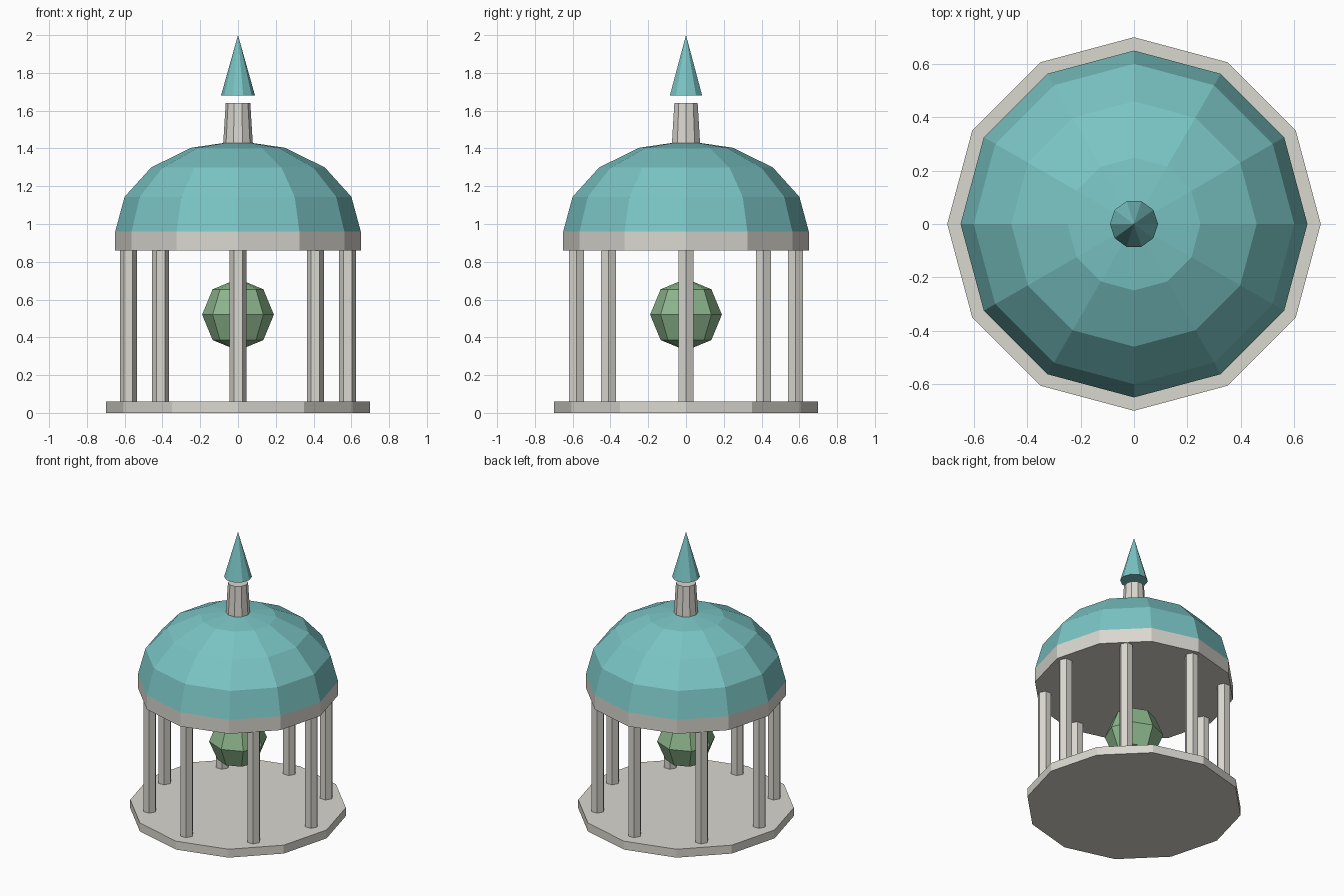
import bpy, bmesh, math

if "Cube" in bpy.data.objects:
    bpy.data.objects.remove(bpy.data.objects["Cube"])


def material(name, rgb):
    # sRGB bytes to linear values
    m = bpy.data.materials.new(name)
    lin = [((c / 255 + 0.055) / 1.055) ** 2.4 for c in rgb]
    m.diffuse_color = (*lin, 1)
    m.use_nodes = True
    m.node_tree.nodes["Principled BSDF"].inputs["Base Color"].default_value = m.diffuse_color
    return m


STONE = material("pale stone", (217, 215, 207))
TEAL = material("teal copper", (122, 196, 196))
GREEN = material("soft green", (140, 182, 140))


def lathe(name, profile, sides, mat, x=0, y=0):
    """Closed flat-faced solid from (radius, z) points, bottom to top; first vertex on +x."""
    bm = bmesh.new()
    rings = []
    for r, z in profile:
        if r == 0:
            rings.append([bm.verts.new((x, y, z))] * sides)
        else:
            rings.append([bm.verts.new((x + r * math.cos(math.tau * i / sides),
                                        y + r * math.sin(math.tau * i / sides), z))
                          for i in range(sides)])
    for a, b in zip(rings, rings[1:]):
        for i in range(sides):
            j = (i + 1) % sides
            bm.faces.new(list(dict.fromkeys((a[i], a[j], b[j], b[i]))))
    # caps where the profile does not end in a point
    if profile[0][0] > 0:
        bm.faces.new(rings[0][::-1])
    if profile[-1][0] > 0:
        bm.faces.new(rings[-1])
    bmesh.ops.recalc_face_normals(bm, faces=bm.faces[:])
    me = bpy.data.meshes.new(name)
    bm.to_mesh(me)
    bm.free()
    me.materials.append(mat)
    ob = bpy.data.objects.new(name, me)
    bpy.context.collection.objects.link(ob)
    return ob


def arc(radius, height, z, start, end, steps):
    """Elliptical arc profile between two angles in degrees."""
    pts = []
    for i in range(steps + 1):
        a = math.radians(start + (end - start) * i / steps)
        r = radius * math.cos(a)
        pts.append((r if r > 1e-6 else 0, z + height * math.sin(a)))
    return pts


# floor slab and the band under the roof
lathe("floor_slab", [(0.70, 0), (0.70, 0.06)], 12, STONE)
lathe("roof_band", [(0.65, 0.86), (0.65, 0.96)], 12, STONE)

# eight hexagonal columns
for k in range(8):
    a = math.tau * k / 8
    lathe(f"column_{k + 1}", [(0.045, 0.06), (0.045, 0.86)], 6, STONE,
          0.58 * math.cos(a), 0.58 * math.sin(a))

# dome
lathe("dome", arc(0.65, 0.48, 0.96, 0, 90, 4), 12, TEAL)

# lantern and floating spire
lathe("lantern", [(0.08, 1.40), (0.065, 1.64)], 10, STONE)
lathe("spire", [(0.09, 1.68), (0, 2.0)], 10, TEAL)

# hanging orb in the middle
lathe("orb", arc(0.19, 0.19, 0.52, -90, 90, 4), 8, GREEN)
